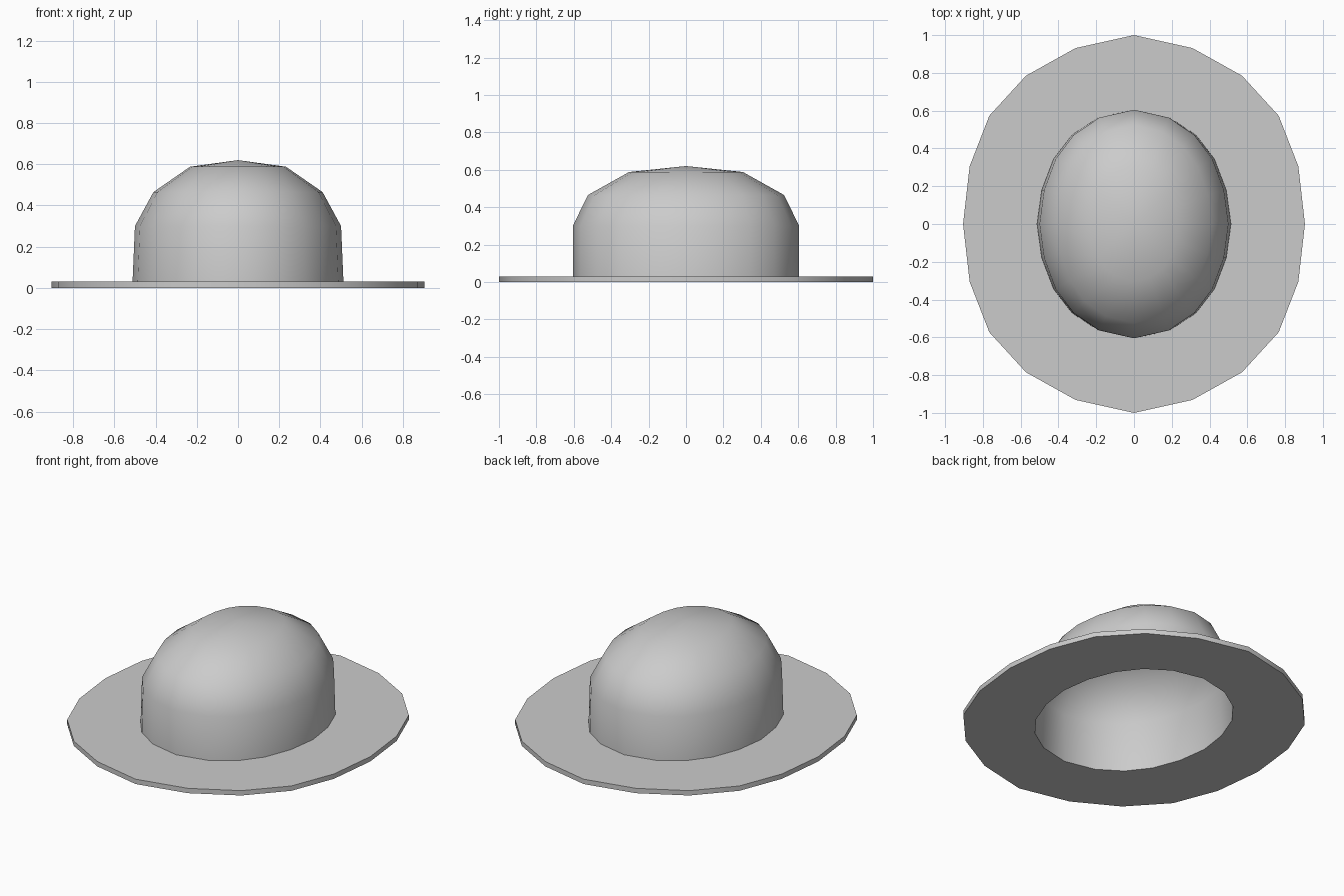
import bpy, bmesh, math

if "Cube" in bpy.data.objects:
    bpy.data.objects.remove(bpy.data.objects["Cube"])

# Quarter outlines from the back (+y) round to the right side (+x)
BRIM = [(0, 1), (.31, .931), (.572, .785), (.766, .573), (.87, .306), (.905, 0)]
CROWN = [(0, .605), (.188, .563), (.327, .472), (.425, .345), (.488, .18), (.513, 0)]


def full_loop(quarter):
    """Mirror a quarter outline into a closed 20-sided loop."""
    right = quarter + [(x, -y) for x, y in reversed(quarter[:-1])]
    return right + [(-x, y) for x, y in reversed(right[1:-1])]


def loft(name, rings, closed=False, apex=None):
    """Skin rings given as (outline, x scale, y scale, z)."""
    bm = bmesh.new()
    loops = [[bm.verts.new((x * sx, y * sy, z)) for x, y in full_loop(q)]
             for q, sx, sy, z in rings]
    pairs = list(zip(loops, loops[1:]))
    if closed:
        pairs.append((loops[-1], loops[0]))
    n = len(loops[0])
    for a, b in pairs:
        for i in range(n):
            j = (i + 1) % n
            bm.faces.new((a[j], a[i], b[i], b[j]))
    if apex is not None:
        top = bm.verts.new((0, 0, apex))
        for i in range(n):
            bm.faces.new((loops[-1][(i + 1) % n], loops[-1][i], top))
    me = bpy.data.meshes.new(name)
    bm.to_mesh(me)
    bm.free()
    ob = bpy.data.objects.new(name, me)
    bpy.context.collection.objects.link(ob)
    bpy.ops.object.select_all(action='DESELECT')
    ob.select_set(True)
    bpy.context.view_layer.objects.active = ob
    bpy.ops.object.shade_smooth_by_angle(angle=math.radians(45))
    return ob


# Flat brim: underside, rim and top, open in the middle for the head
loft("brim", [(CROWN, 1, 1, 0), (BRIM, 1, 1, 0), (BRIM, 1, 1, .03), (CROWN, 1, 1, .03)])

# Hollow crown: slightly tapered wall and faceted dome
loft("crown", [(CROWN, 1, 1, 0), (CROWN, .975, 1, .3), (CROWN, .80, .867, .465),
               (CROWN, .453, .503, .588)], apex=.62)
